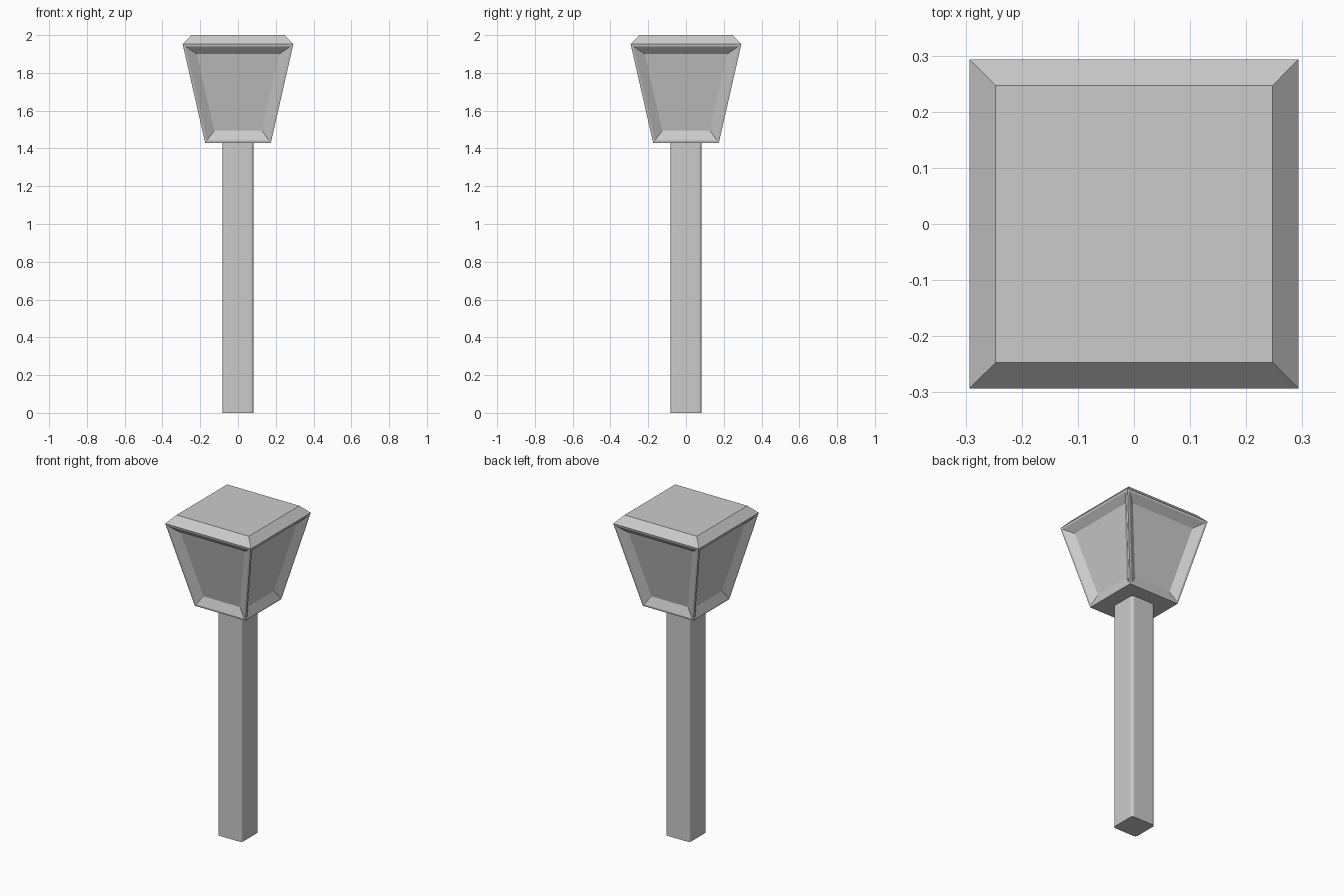
import bpy, bmesh

if "Cube" in bpy.data.objects:
    bpy.data.objects.remove(bpy.data.objects["Cube"])


def finish(name, bm):
    bmesh.ops.recalc_face_normals(bm, faces=bm.faces)
    mesh = bpy.data.meshes.new(name)
    bm.to_mesh(mesh)
    bm.free()
    obj = bpy.data.objects.new(name, mesh)
    bpy.context.collection.objects.link(obj)
    return obj


def square_loft(bm, rings):
    """Stack of squares (half width, z) joined by side quads, capped at both ends."""
    loops = [[bm.verts.new((sx * h, sy * h, z))
              for sx, sy in ((-1, -1), (1, -1), (1, 1), (-1, 1))] for h, z in rings]
    bands = []
    for low, high in zip(loops, loops[1:]):
        bands.append([bm.faces.new((low[i], low[(i + 1) % 4], high[(i + 1) % 4], high[i]))
                      for i in range(4)])
    bm.faces.new(loops[0][::-1])
    bm.faces.new(loops[-1])
    bm.normal_update()
    return bands


# Square post with softened vertical corners
bm = bmesh.new()
square_loft(bm, [(0.083, 0.0), (0.083, 1.432)])
corners = [e for e in bm.edges if abs(e.verts[0].co.z - e.verts[1].co.z) > 1]
bmesh.ops.bevel(bm, geom=corners, offset=0.016, segments=3, profile=0.5, affect='EDGES')
finish("post", bm)

# Flared lantern head with chamfered cap and four recessed panels
bm = bmesh.new()
bands = square_loft(bm, [(0.174, 1.43), (0.293, 1.952), (0.247, 2.0)])
panels = bands[0]
bmesh.ops.inset_individual(bm, faces=panels, thickness=0.012, use_even_offset=True)
bmesh.ops.inset_individual(bm, faces=panels, thickness=0.048, depth=-0.03,
                           use_even_offset=True)
finish("lantern_head", bm)
